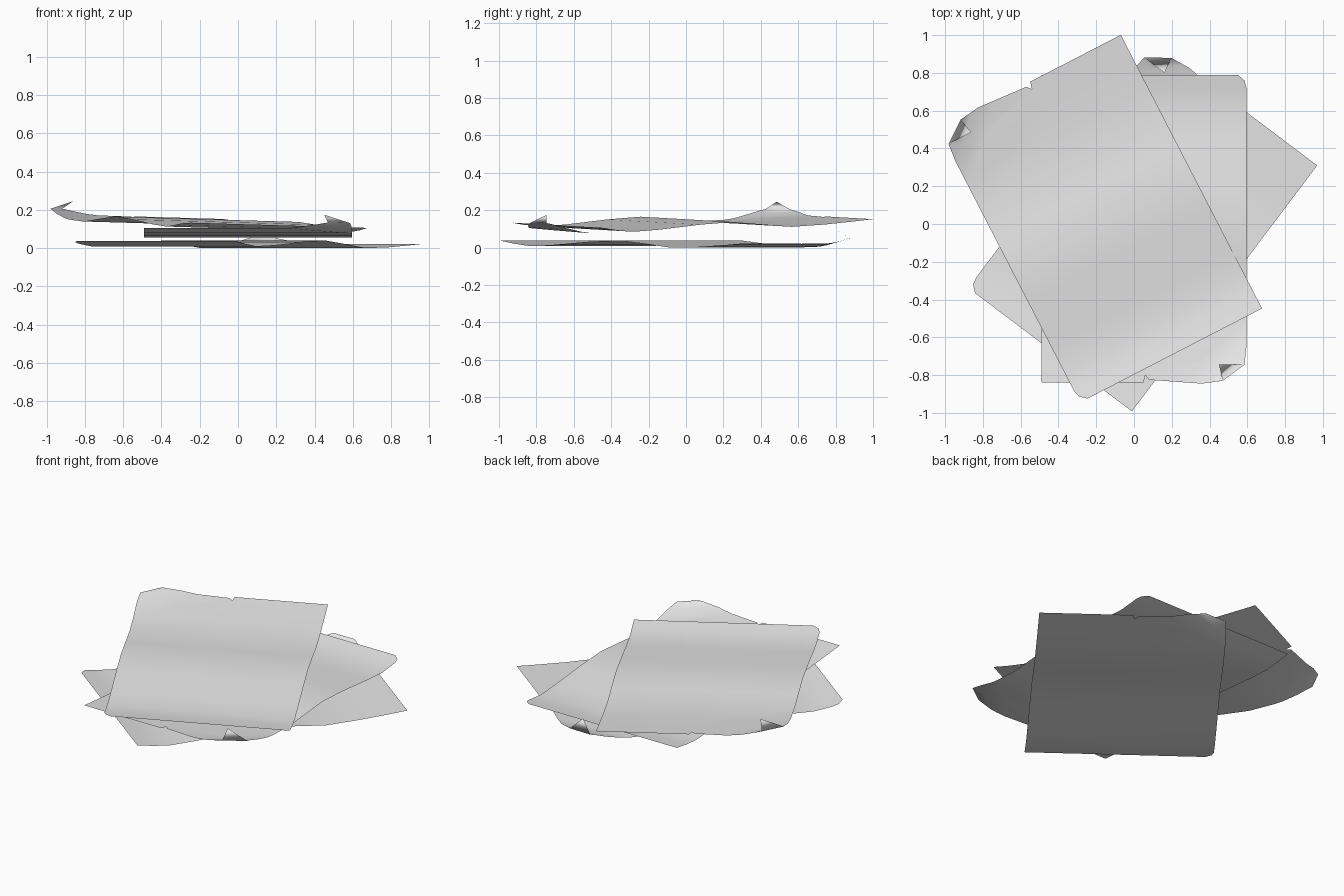
import bpy, bmesh, math
from mathutils import Vector

cube = bpy.data.objects.get("Cube")
if cube:
    bpy.data.objects.remove(cube)

# Paper colour
paper = bpy.data.materials.new("paper_white")
paper.use_nodes = True
paper.diffuse_color = (0.8, 0.8, 0.8, 1)
paper.node_tree.nodes["Principled BSDF"].inputs["Base Color"].default_value = (0.8, 0.8, 0.8, 1)

# Sheet outline with a nick in the short edge and worn corners
FOLD_A, FOLD_B = Vector((0.47, -0.83)), Vector((0.585, -0.745))
FOLD_TIP = (0.45, -0.745, 0.175)
OUTLINE = [(-0.49, -0.84), (0.05, -0.84), (0.06, -0.80), (0.08, -0.825),
           (0.36, -0.845), FOLD_A, FOLD_B, (0.595, -0.65), (0.595, 0.72),
           (0.585, 0.76), (0.55, 0.79), (-0.49, 0.79)]

# Height of the wave along the sheet
WAVE = [(-0.85, 0.106), (-0.72, 0.094), (-0.55, 0.08), (-0.35, 0.07), (-0.18, 0.085),
        (0, 0.1), (0.2, 0.088), (0.45, 0.064), (0.6, 0.055), (0.7, 0.065), (0.8, 0.08)]


def height(x, y):
    z = WAVE[-1][1]
    for (y0, z0), (y1, z1) in zip(WAVE, WAVE[1:]):
        if y0 <= y <= y1:
            z = z0 + (z1 - z0) * (y - y0) / (y1 - y0)
            break
    curl = min(1, max(0, (x - y - 1.1) / 0.22))
    return z + 0.035 * curl ** 1.5


def slice_sheet(bm, point, normal):
    geom = bm.verts[:] + bm.edges[:] + bm.faces[:]
    bmesh.ops.bisect_plane(bm, geom=geom, dist=1e-5, plane_co=point, plane_no=normal)


def make_sheet(name, turn, shift, lift, tilt_x, tilt_y):
    bm = bmesh.new()
    bm.faces.new([bm.verts.new((p[0], p[1], 0)) for p in OUTLINE])
    bmesh.ops.triangulate(bm, faces=bm.faces[:])
    # Cross cuts for the wave and diagonal cuts for the lifted corner
    for y, _ in WAVE[1:-1]:
        slice_sheet(bm, (0, y, 0), (0, 1, 0))
    for d in (1.1, 1.17, 1.24):
        slice_sheet(bm, (d, 0, 0), (1, -1, 0))
    bm.normal_update()
    if sum(f.normal.z for f in bm.faces) < 0:
        bmesh.ops.reverse_faces(bm, faces=bm.faces[:])

    # Folded corner flap
    line = (FOLD_B - FOLD_A).normalized()

    def on_fold(v):
        return abs(line.cross(v.co.xy - FOLD_A)) < 1e-4

    crease = [e for e in bm.edges if e.is_boundary and all(on_fold(v) for v in e.verts)]
    for v in bm.verts:
        v.co.z = height(v.co.x, v.co.y)
    tip = bm.verts.new(FOLD_TIP)
    for e in crease:
        a, b = sorted(e.verts, key=lambda v: v.co.x)
        bm.faces.new((b, a, tip))

    # Lean, turn and place the sheet
    c, s = math.cos(math.radians(turn)), math.sin(math.radians(turn))
    for v in bm.verts:
        x, y, z = v.co
        v.co = (x * c - y * s + shift[0], x * s + y * c + shift[1],
                z + lift + tilt_x * x + tilt_y * y)
    for f in bm.faces:
        f.smooth = True
    mesh = bpy.data.meshes.new(name)
    bm.to_mesh(mesh)
    bm.free()
    mesh.materials.append(paper)
    bpy.context.collection.objects.link(bpy.data.objects.new(name, mesh))


make_sheet("bottom_sheet", 143, (0.073, -0.066), -0.061, 0, 0.025)
make_sheet("middle_sheet", 0, (0, 0), 0, 0, 0)
make_sheet("top_sheet", 207.3, (-0.12, 0.03), 0.05, 0.026, -0.012)
